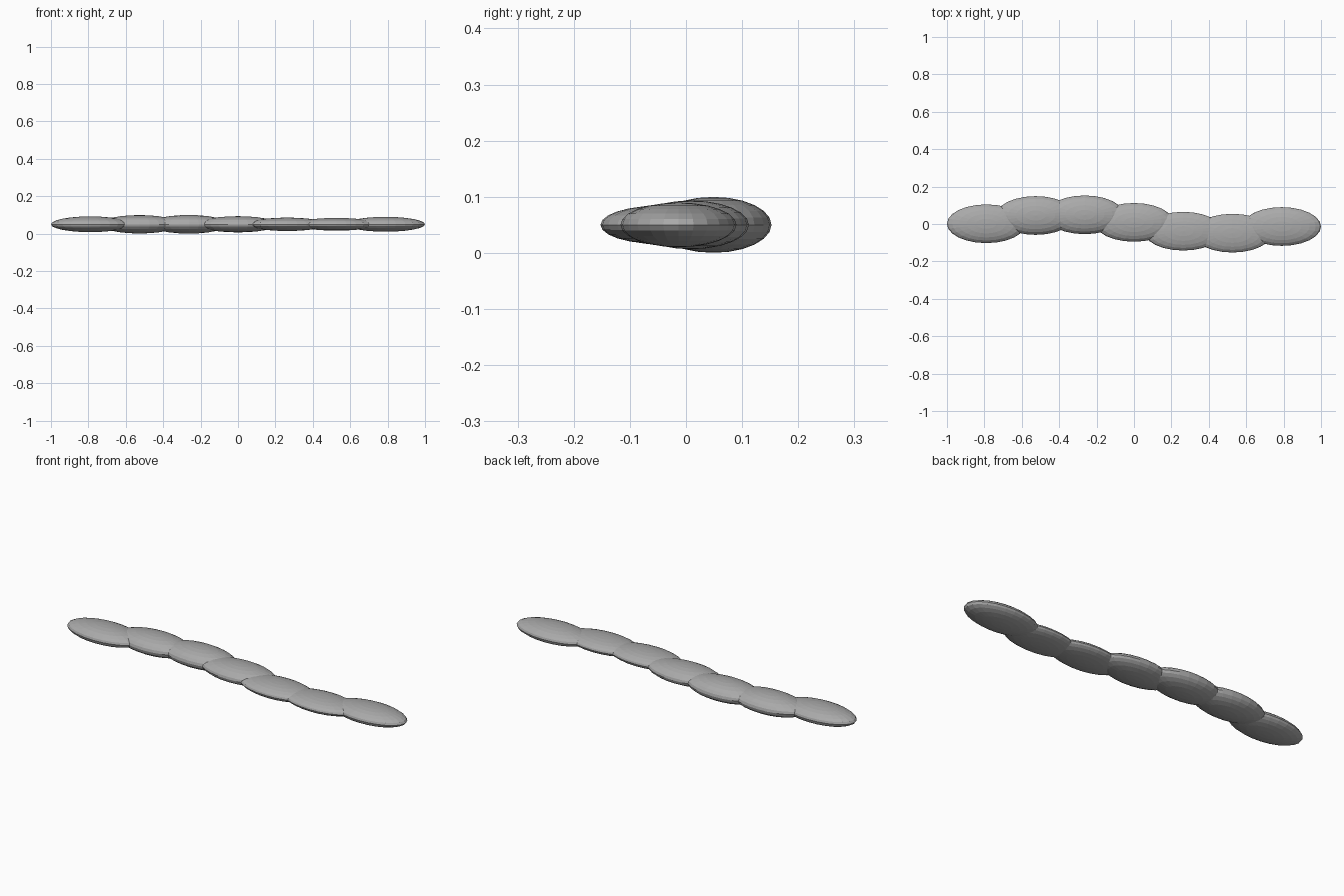
import bpy
import math

cube = bpy.data.objects.get("Cube")
if cube:
    bpy.data.objects.remove(cube, do_unlink=True)

COUNT = 7
STEP = 0.2632          # spacing of the segments along the body
RADIUS_X, RADIUS_Y, RADIUS_Z = 0.2105, 0.1034, 0.0421
SWAY = 0.0525          # sideways wave of the body

# Single plain colour
grey = bpy.data.materials.new("plain grey")
grey.use_nodes = True
colour = (0.4, 0.4, 0.4, 1)
grey.diffuse_color = colour
grey.node_tree.nodes["Principled BSDF"].inputs["Base Color"].default_value = colour


def body_segment(i):
    """Flattened faceted ellipsoid, placed and thickened along a sine wave."""
    wave = math.sin(i)
    bpy.ops.mesh.primitive_uv_sphere_add(
        segments=24, ring_count=12, radius=1,
        location=((i - (COUNT - 1) / 2) * STEP, SWAY * wave + 0.0013, 0.05))
    segment = bpy.context.object
    segment.name = f"body_segment_{i + 1}"
    segment.scale = (RADIUS_X, RADIUS_Y, RADIUS_Z * (1 + 0.2 * wave))
    bpy.ops.object.transform_apply(location=False, rotation=False, scale=True)
    bpy.ops.object.shade_flat()
    segment.data.materials.append(grey)


# Chain of overlapping segments
for i in range(COUNT):
    body_segment(i)
